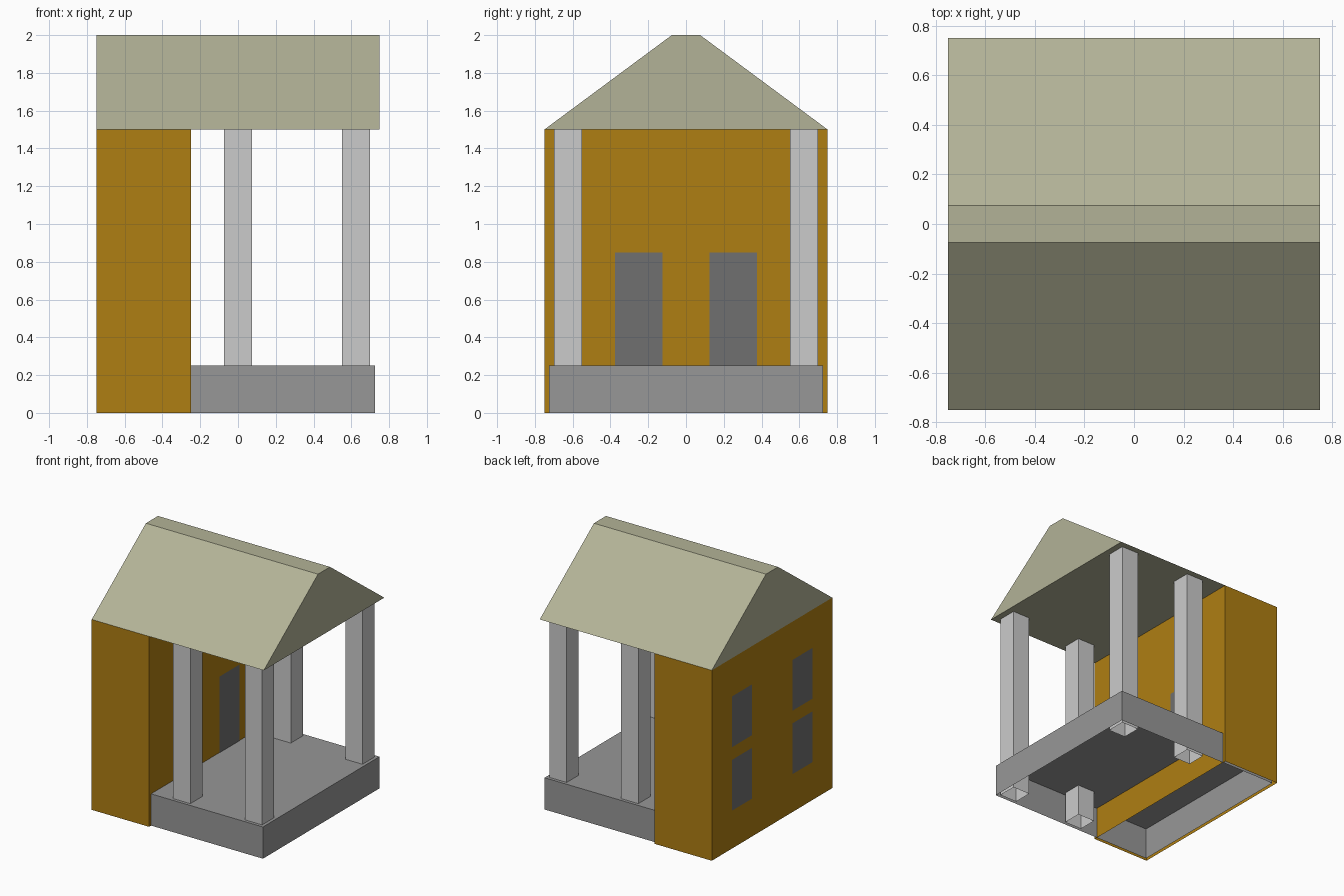
import bpy, bmesh

if "Cube" in bpy.data.objects:
    bpy.data.objects.remove(bpy.data.objects["Cube"])


def material(name, rgb):
    m = bpy.data.materials.new(name)
    m.diffuse_color = (*rgb, 1)
    m.use_nodes = True
    m.node_tree.nodes["Principled BSDF"].inputs["Base Color"].default_value = m.diffuse_color
    return m


WALL = material("ochre", (0.43, 0.21, 0.006))
ROOF = material("khaki", (0.45, 0.45, 0.31))
STONE = material("stone", (0.31, 0.31, 0.31))
COLUMN = material("light_stone", (0.57, 0.57, 0.57))
DARK = material("dark_grey", (0.16, 0.16, 0.16))


def finish(name, bm, mat):
    mesh = bpy.data.meshes.new(name)
    bm.to_mesh(mesh)
    bm.free()
    mesh.materials.append(mat)
    obj = bpy.data.objects.new(name, mesh)
    bpy.context.collection.objects.link(obj)
    return obj


def shell(name, lo, hi, mat):
    """Box between two corners, open underneath."""
    bm = bmesh.new()
    bmesh.ops.create_cube(bm, size=1)
    for v in bm.verts:
        v.co = [(a + b) / 2 + c * (b - a) for a, b, c in zip(lo, hi, v.co)]
    bm.normal_update()
    bottom = [f for f in bm.faces if f.normal.z < -0.9]
    bmesh.ops.delete(bm, geom=bottom, context='FACES_ONLY')
    return finish(name, bm, mat)


def panel(name, x, y0, y1, z0, z1, side):
    """Flat panel facing +x (side 1) or -x (side -1)."""
    bm = bmesh.new()
    pts = [(y0, z0), (y1, z0), (y1, z1), (y0, z1)][::side]
    bm.faces.new([bm.verts.new((x + side * 0.002, y, z)) for y, z in pts])
    return finish(name, bm, DARK)


# Rear building block and the hollow plinth running through it
shell("house_walls", (-0.75, -0.75, 0), (-0.25, 0.75, 1.5), WALL)
shell("porch_base", (-0.725, -0.725, 0), (0.725, 0.725, 0.25), STONE)

# Roof: trapezoid profile extruded along x
bm = bmesh.new()
profile = [(-0.75, 1.5), (0.75, 1.5), (0.075, 2), (-0.075, 2)]
face = bm.faces.new([bm.verts.new((-0.75, y, z)) for y, z in profile])
ext = bmesh.ops.extrude_face_region(bm, geom=[face], use_keep_orig=True)
bmesh.ops.translate(bm, vec=(1.5, 0, 0),
                    verts=[v for v in ext["geom"] if isinstance(v, bmesh.types.BMVert)])
bmesh.ops.recalc_face_normals(bm, faces=bm.faces)
finish("roof", bm, ROOF)

for side, s in (("front", -1), ("back", 1)):
    # Square porch columns
    for place, x in (("inner", 0), ("outer", 0.625)):
        y = s * 0.625
        shell(f"{side}_{place}_column", (x - 0.075, y - 0.075, 0),
              (x + 0.075, y + 0.075, 1.5), COLUMN)
    # Doors onto the porch
    c = s * 0.25
    panel(f"{side}_door", -0.25, c - 0.125, c + 0.125, 0.25, 0.85, 1)
    # Two rows of windows on the far wall
    c = s * 0.375
    for row, z in (("lower", 0.3), ("upper", 0.8)):
        panel(f"{side}_{row}_window", -0.75, c - 0.125, c + 0.125, z, z + 0.4, -1)
